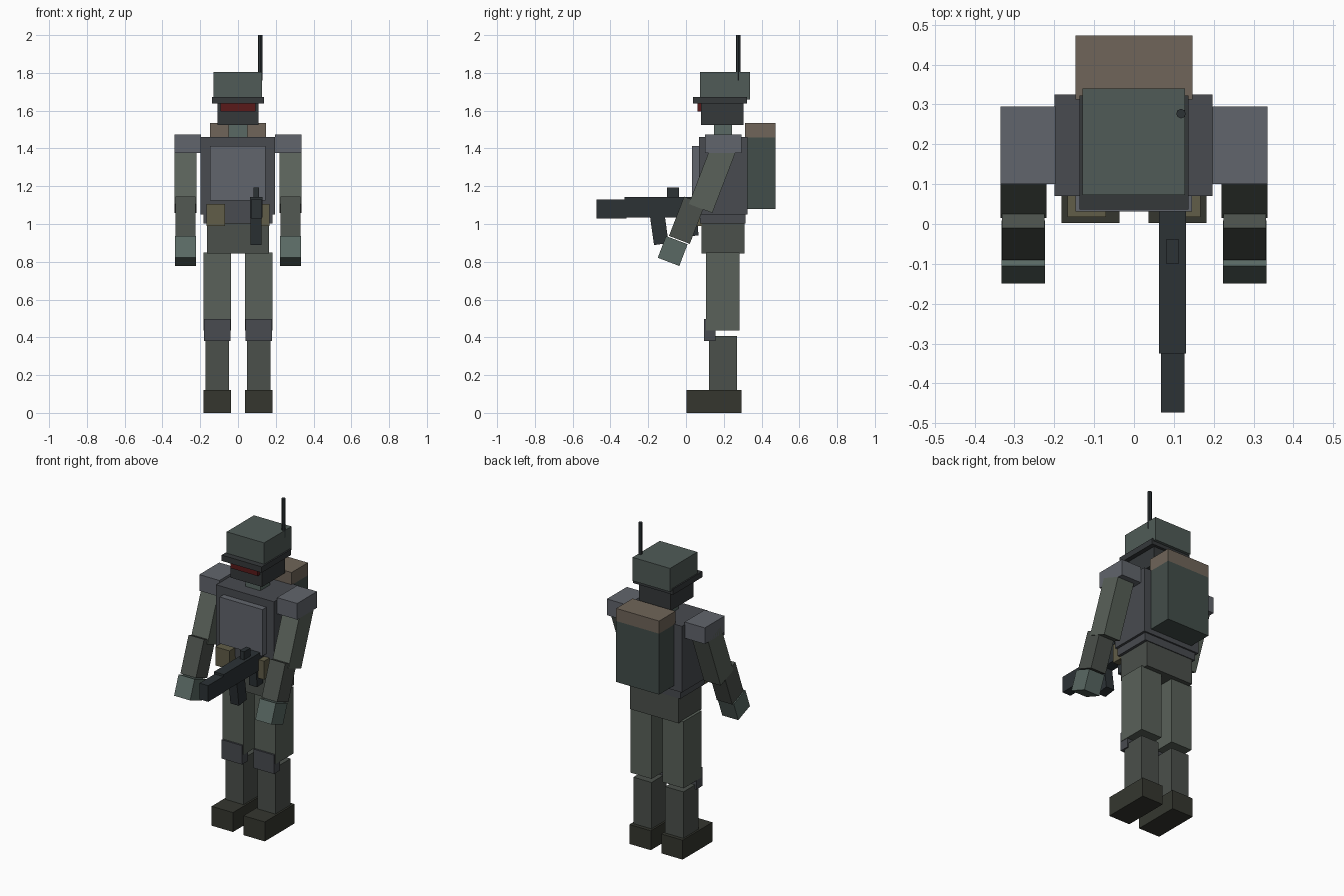
import bpy, bmesh, math
from mathutils import Matrix, Vector

if "Cube" in bpy.data.objects:
    bpy.data.objects.remove(bpy.data.objects["Cube"])


def material(name, r, g, b):
    m = bpy.data.materials.new(name)
    m.diffuse_color = (r, g, b, 1)
    m.use_nodes = True
    m.node_tree.nodes["Principled BSDF"].inputs["Base Color"].default_value = m.diffuse_color
    return m


CLOTH = material("cloth", 0.10, 0.12, 0.10)
CLOTH_DARK = material("dark_cloth", 0.07, 0.08, 0.07)
GLOVE = material("glove", 0.10, 0.14, 0.125)
HELMET = material("helmet_green", 0.08, 0.105, 0.095)
VEST = material("vest", 0.065, 0.07, 0.08)
PLATE = material("plate", 0.12, 0.13, 0.15)
BLACK = material("gunmetal", 0.025, 0.032, 0.036)
MASK = material("mask", 0.035, 0.04, 0.042)
BOOT = material("boot", 0.035, 0.037, 0.028)
POUCH = material("pouch", 0.12, 0.11, 0.065)
PACK = material("pack", 0.055, 0.075, 0.068)
ROLL = material("roll", 0.16, 0.13, 0.10)
RED = material("visor_red", 0.10, 0.01, 0.01)


def finish(name, bm, mat):
    me = bpy.data.meshes.new(name)
    bm.to_mesh(me)
    bm.free()
    ob = bpy.data.objects.new(name, me)
    me.materials.append(mat)
    bpy.context.collection.objects.link(ob)
    return ob


def box(name, x, y, z, mat, tilt=0):
    """Box from (min, max) ranges, tilted about its centre in the side plane."""
    lo, hi = Vector((x[0], y[0], z[0])), Vector((x[1], y[1], z[1]))
    bm = bmesh.new()
    bmesh.ops.create_cube(bm, size=1)
    bmesh.ops.transform(bm, verts=bm.verts, matrix=(
        Matrix.Translation((lo + hi) / 2)
        @ Matrix.Rotation(math.radians(tilt), 4, 'X')
        @ Matrix.Diagonal((*(hi - lo), 1))))
    return finish(name, bm, mat)


def pair(name, x, y, z, mat, tilt=0):
    for side, xr in (("right", x), ("left", (-x[1], -x[0]))):
        box(f"{side}_{name}", xr, y, z, mat, tilt)


def limb(name, x, cy, cz, depth, length, mat):
    """Tilted arm segment around its centre."""
    pair(name, x, (cy - depth / 2, cy + depth / 2),
         (cz - length / 2, cz + length / 2), mat, -21)


# Head and helmet
box("head", (-.109, .109), (.08, .305), (1.525, 1.655), MASK)
box("visor", (-.093, .093), (.06, .10), (1.595, 1.637), RED)
box("helmet", (-.129, .128), (.073, .34), (1.66, 1.805), HELMET)
box("helmet_brim", (-.137, .137), (.036, .322), (1.637, 1.673), MASK)
box("neck", (-.05, .05), (.147, .243), (1.44, 1.54), GLOVE)
bm = bmesh.new()
bmesh.ops.create_cone(bm, cap_ends=True, segments=8, radius1=.012, radius2=.012,
                      depth=.24, matrix=Matrix.Translation((.118, .277, 1.88)))
finish("antenna", bm, BLACK)

# Torso
box("torso", (-.199, .197), (.07, .325), (1.05, 1.46), VEST)
box("chest_plate", (-.147, .145), (.031, .08), (1.125, 1.413), PLATE)
box("belt", (-.182, .182), (.075, .315), (1.003, 1.06), VEST)
box("pelvis", (-.165, .165), (.083, .31), (.845, 1.01), CLOTH_DARK)
pair("pouch", (.07, .167), (.017, .085), (.99, 1.105), POUCH)

# Backpack
box("backpack", (-.147, .147), (.318, .473), (1.08, 1.457), PACK)
box("bedroll", (-.147, .147), (.313, .473), (1.457, 1.535), ROLL)

# Legs
pair("thigh", (.037, .182), (.107, .283), (.437, .85), CLOTH)
pair("knee_pad", (.04, .179), (.096, .155), (.38, .497), VEST)
pair("shin", (.047, .171), (.122, .27), (.11, .407), CLOTH_DARK)
pair("boot", (.036, .182), (.002, .293), (0, .12), BOOT)

# Arms
pair("shoulder_pad", (.197, .335), (.1, .295), (1.375, 1.475), PLATE)
limb("upper_arm", (.22, .335), .138, 1.241, .133, .34, CLOTH)
limb("forearm", (.225, .331), .005, 1.02, .118, .223, CLOTH_DARK)
limb("hand", (.223, .333), -.0705, .857, .122, .123, GLOVE)

# Rifle
box("rifle_body", (.063, .13), (-.325, .08), (1.035, 1.143), BLACK)
box("rifle_barrel", (.068, .127), (-.473, -.315), (1.03, 1.13), BLACK)
box("rifle_sight", (.082, .112), (-.1, -.038), (1.13, 1.193), BLACK)
box("rifle_magazine", (.067, .125), (-.182, -.104), (.893, 1.07), BLACK, 8)
box("rifle_grip", (.07, .124), (.005, .062), (.937, 1.06), BLACK, 4)
